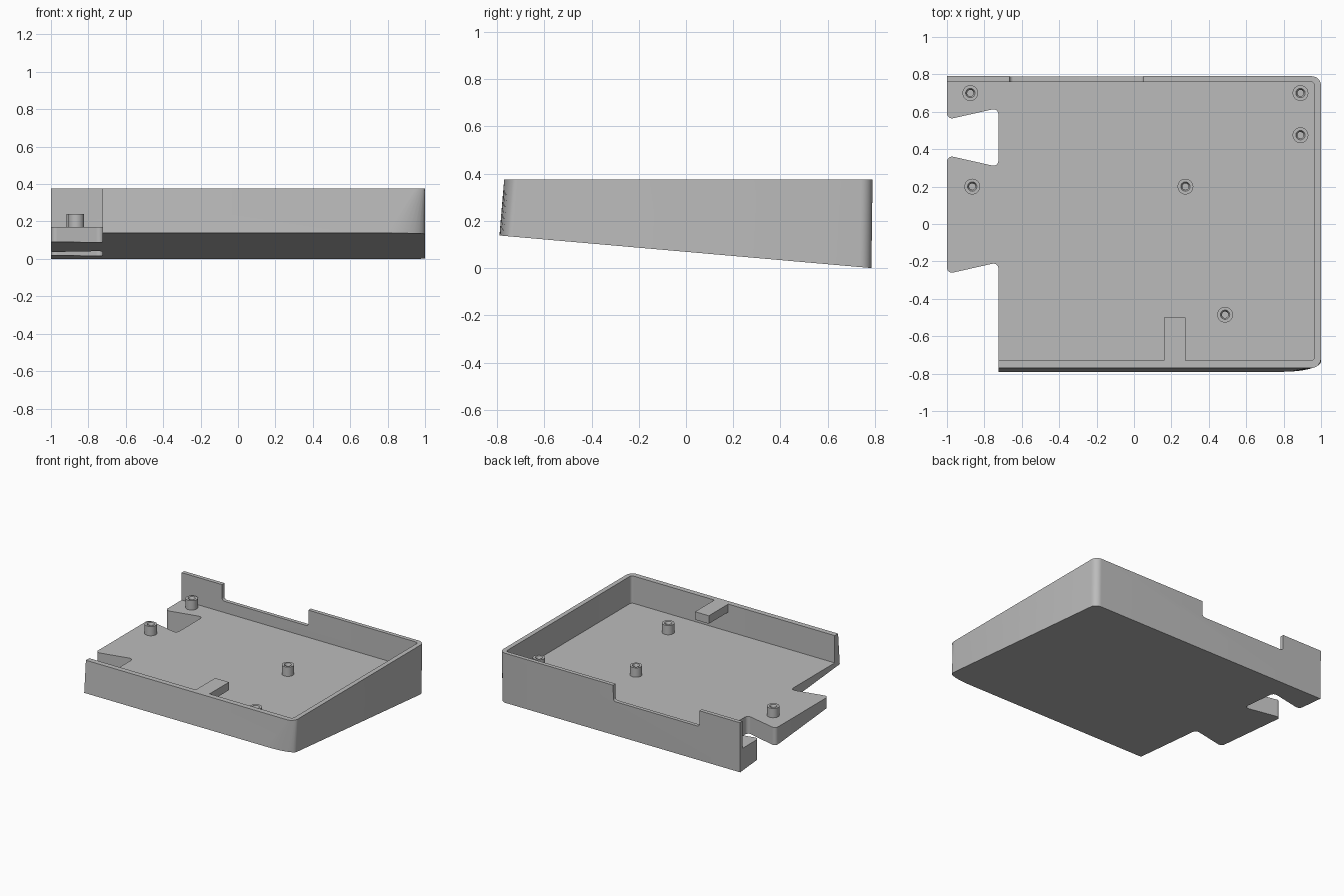
import bpy, bmesh, math
from mathutils import Vector

if "Cube" in bpy.data.objects:
    bpy.data.objects.remove(bpy.data.objects["Cube"])

grey = bpy.data.materials.new("plain grey")
grey.use_nodes = True
grey.diffuse_color = (0.5, 0.5, 0.5, 1)
grey.node_tree.nodes["Principled BSDF"].inputs["Base Color"].default_value = (0.5, 0.5, 0.5, 1)

RIM, FLOOR = 0.375, 0.17


def rounded(corners, steps=8):
    """Outline with elliptical corner arcs; each corner is x, y, reach back, reach ahead."""
    pts = []
    for i, (x, y, a, b) in enumerate(corners):
        c = Vector((x, y))
        if not a:
            pts.append(c)
            continue
        u = (Vector(corners[i - 1][:2]) - c).normalized() * a
        v = (Vector(corners[(i + 1) % len(corners)][:2]) - c).normalized() * b
        for k in range(steps + 1):
            t = math.pi / 2 * k / steps
            pts.append(c + u * (1 - math.sin(t)) + v * (1 - math.cos(t)))
    return pts


def loft(name, low, high):
    """Closed solid between two matching loops of 3D points."""
    bm = bmesh.new()
    a = [bm.verts.new(p) for p in low]
    b = [bm.verts.new(p) for p in high]
    bm.faces.new(a[::-1])
    bm.faces.new(b)
    for i in range(len(a)):
        j = (i + 1) % len(a)
        bm.faces.new((a[i], a[j], b[j], b[i]))
    return finish(name, bm)


def finish(name, bm):
    bmesh.ops.recalc_face_normals(bm, faces=bm.faces)
    me = bpy.data.meshes.new(name)
    bm.to_mesh(me)
    bm.free()
    me.materials.append(grey)
    ob = bpy.data.objects.new(name, me)
    bpy.context.collection.objects.link(ob)
    return ob


def activate(ob):
    bpy.ops.object.select_all(action='DESELECT')
    ob.select_set(True)
    bpy.context.view_layer.objects.active = ob


def cut(ob, cutter):
    mod = ob.modifiers.new("cut", 'BOOLEAN')
    mod.operation, mod.solver, mod.object = 'DIFFERENCE', 'EXACT', cutter
    cutter.hide_render = True
    activate(ob)
    bpy.ops.object.modifier_apply(modifier=mod.name)
    bpy.data.objects.remove(cutter)


def smooth(ob):
    activate(ob)
    bpy.ops.object.shade_smooth_by_angle(angle=math.radians(30))


def outline(front, back, reach):
    """Plan of the case, with the open left side and its slot."""
    r = 0.035
    return rounded([
        (-0.725, front, 0, 0), (1, front, reach, 0.055), (1, back, 0.05, 0.05), (-1, back, 0, 0),
        (-1, 0.558, r, r), (-0.725, 0.62, r, r), (-0.725, 0.305, r, r), (-1, 0.367, r, r),
        (-1, -0.267, r, r), (-0.725, -0.205, r, r)])


# Wedge-shaped body with a sloping underside and a level rim
case = loft("tray_case",
            [(p.x, p.y, 0.0875 * (0.785 - p.y)) for p in outline(-0.79, 0.785, 0.2)],
            [(p.x, p.y, RIM) for p in outline(-0.77, 0.79, 0.05)])

# Cavity above the level floor, open on the left
plan = rounded([(-1.3, -0.73, 0, 0), (0.965, -0.73, 0.02, 0.02),
                (0.965, 0.76, 0.02, 0.02), (-1.3, 0.76, 0, 0)])
cut(case, loft("cavity_cutter", [(p.x, p.y, FLOOR) for p in plan], [(p.x, p.y, 0.6) for p in plan]))

# Shallow opening in the back wall
gap = rounded([(-0.665, 0.255, 0.02, 0.02), (0.052, 0.255, 0.02, 0.02),
               (0.052, 0.6, 0, 0), (-0.665, 0.6, 0, 0)])
cut(case, loft("gap_cutter", [(p.x, 0.72, p.y) for p in gap], [(p.x, 0.88, p.y) for p in gap]))
smooth(case)

# Flat tab reaching in from the front rim
tab = [(0.16, -0.73), (0.275, -0.73), (0.275, -0.5), (0.16, -0.5)]
loft("front_tab", [(x, y, RIM - 0.06) for x, y in tab], [(x, y, RIM) for x, y in tab])


def standoff(x, y, sides=32):
    """Screw post turned from a profile, with a blind countersunk hole."""
    profile = [(0.042, FLOOR), (0.042, 0.24), (0.025, 0.24), (0.017, 0.225), (0.017, 0.175)]
    bm = bmesh.new()
    rings = [[bm.verts.new((x + r * math.cos(k * math.tau / sides),
                            y + r * math.sin(k * math.tau / sides), z)) for k in range(sides)]
             for r, z in profile]
    for a, b in zip(rings, rings[1:]):
        for k in range(sides):
            j = (k + 1) % sides
            bm.faces.new((a[k], a[j], b[j], b[k]))
    bm.faces.new(rings[-1])
    bm.faces.new(rings[0][::-1])
    smooth(finish("standoff", bm))


for spot in [(-0.875, 0.7), (0.89, 0.7), (0.89, 0.475), (-0.865, 0.2), (0.275, 0.2), (0.487, -0.485)]:
    standoff(*spot)
